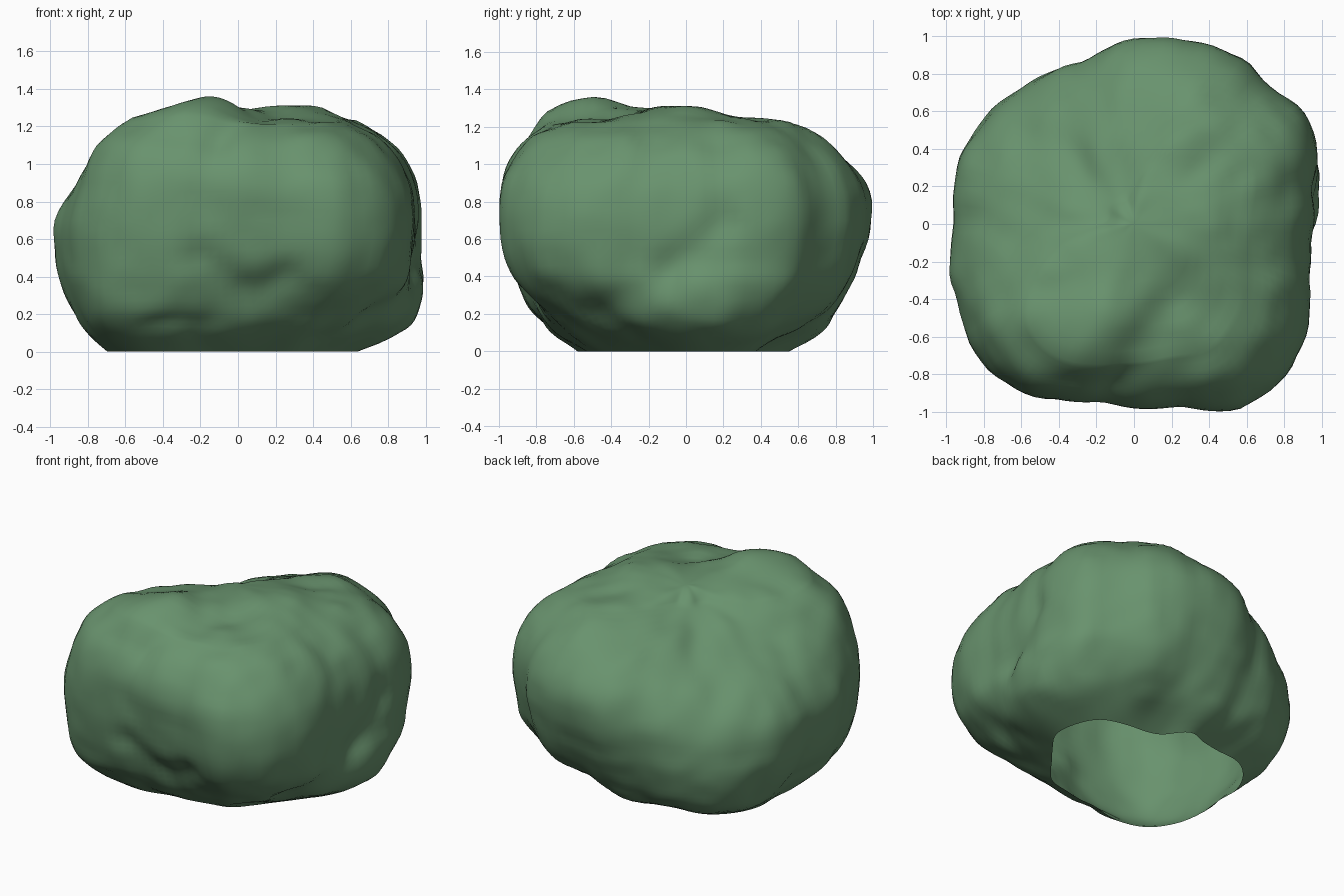
import bpy
import bmesh
import math
from mathutils import Vector, noise

default_cube = bpy.data.objects.get("Cube")
if default_cube:
    bpy.data.objects.remove(default_cube)

# Widest plan outline and base opening: radius every 15 degrees from +x
outline = [.98, 1.03, 1.09, 1.04, 1.05, 1.01, .99, .93, .95, .95, .98, .99,
           .96, 1.01, 1.05, 1.1, 1.06, .99, .98, 1.02, 1.14, 1.14, 1.07, .98]
opening = [.63, .64, .62, .52, .44, .44, .55, .53, .56, .65, .69, .7,
           .68, .72, .76, .76, .67, .56, .53, .52, .54, .52, .52, .56]

# Upright profiles at shared heights, in order around the body from +x
heights = [0, .1, .2, .35, .5, .7, .9, 1.05, 1.15, 1.22]
profiles = [
    [.63, .86, .96, .99, .97, .98, .95, .87, .74, .6],      # left
    [.52, .7, .83, .95, 1, 1.03, 1, .91, .79, .64],         # back left
    [.55, .73, .8, .88, .94, .99, .95, .77, .48, .2],       # back
    [.65, .84, .92, .97, .97, .92, .74, .48, .3, .16],      # back right
    [.68, .78, .86, .95, .99, .98, .83, .58, .37, .2],      # right
    [.76, .92, 1.02, 1.07, 1.09, 1.1, 1.06, 1, .91, .77],   # front right
    [.53, .69, .79, .88, .94, .97, .99, .93, .84, .74],     # front
    [.52, .69, .85, 1.02, 1.1, 1.13, 1.09, .99, .88, .72],  # front left
]


def curve_at(values, t, closed):
    """Smooth value of a row of numbers at position t."""
    n = len(values)
    i = math.floor(t) if closed else min(int(t), n - 2)
    f = t - i

    def pick(k):
        return values[k % n] if closed else values[max(0, min(n - 1, k))]

    a, b, c, d = (pick(i + k) for k in (-1, 0, 1, 2))
    return b + f / 2 * (c - a + f * (2 * a - 5 * b + 4 * c - d
                                     + f * (3 * (b - c) + d - a)))


def around(values, turn):
    return curve_at(values, turn * len(values), True)


def shell_radius(level, z, turn):
    """Blend the profiles, corrected to the opening below and outline above."""
    row = [curve_at(profile, level, False) for profile in profiles]
    low = around(opening, turn) / around([p[0] for p in profiles], turn)
    high = around(outline, turn) / around([max(p) for p in profiles], turn)
    blend = min(1, z / .22)
    blend *= blend * (3 - 2 * blend)
    return around(row, turn) * (low + (high - low) * blend)


def distance_to_segment(p, a, b):
    span = b - a
    t = max(0, min(1, (p - a).dot(span) / span.length_squared))
    return (p - a - span * t).length


# Shell: open at the base, closed over the crown
segments, steps, cap_steps = 120, 4, 12
bm = bmesh.new()
rings = []
for k in range((len(heights) - 1) * steps + 1):
    level = k / steps
    z = curve_at(heights, level, False)
    ring = []
    for i in range(segments):
        turn = i / segments
        radius = shell_radius(level, z, turn)
        ring.append(bm.verts.new((radius * math.cos(turn * math.tau),
                                  radius * math.sin(turn * math.tau), z)))
    rings.append(ring)
rim = rings[-1]
for k in range(1, cap_steps):
    f = 1 - k / cap_steps
    rings.append([bm.verts.new((v.co.x * f, v.co.y * f,
                                1.22 + .06 * (1 - f * f))) for v in rim])
for lower, upper in zip(rings, rings[1:]):
    for i in range(segments):
        j = (i + 1) % segments
        bm.faces.new((lower[i], lower[j], upper[j], upper[i]))
crown = bm.verts.new((0, 0, 1.28))
for i in range(segments):
    bm.faces.new((rings[-1][i], rings[-1][(i + 1) % segments], crown))
bm.normal_update()

# Soft folds and swellings: start, end, width, push along the surface normal
folds = [
    # left flank, edge of the big front lobe
    ((.93, .22, 1.1), (.97, .2, .7), .1, -.02),
    ((.97, .2, .7), (.9, -.1, .4), .1, -.03),
    ((.9, -.1, .4), (.7, -.5, .2), .1, -.03),
    # front hollows and grooves
    ((-.2, -.93, .5), (.0, -.9, .35), .09, -.035),
    ((.05, -.85, .25), (.25, -.9, .4), .09, -.035),
    ((-.45, -.8, .12), (-.3, -.8, .15), .09, -.03),
    ((-.17, -.95, 1.15), (-.2, -.95, .8), .1, -.02),
    # crown valleys
    ((-.35, .4, 1.1), (-.15, .15, 1.25), .12, -.015),
    ((.15, .2, 1.27), (.45, .45, 1.25), .12, -.015),
    ((-.1, -.85, 1.15), (.2, -.4, 1.25), .1, -.03),
    # crown swellings
    ((-.2, -.6, 1.24), (-.15, -.5, 1.24), .2, .105),
    ((.3, -.05, 1.25), (.4, -.05, 1.24), .22, .05),
    ((-.65, -.5, 1.12), (-.45, -.5, 1.2), .16, .03),
    ((.3, .6, 1.12), (.35, .55, 1.18), .16, .05),
]
folds = [(Vector(a), Vector(b), width, push) for a, b, width, push in folds]
moved = []
for v in bm.verts:
    p = v.co
    push = sum(depth * math.exp(-(distance_to_segment(p, a, b) / width) ** 2)
               for a, b, width, depth in folds)
    # upright fluting on the flanks and fine ripples all over
    push += .018 * noise.noise(Vector((p.x * 6, p.y * 6, p.z * 1.2 + 5)))
    push += .007 * noise.noise(p * 8)
    moved.append(p + v.normal * push * min(1, p.z / .15))
for v, place in zip(bm.verts, moved):
    v.co = place

mesh = bpy.data.meshes.new("boulder_body")
bm.to_mesh(mesh)
bm.free()
body = bpy.data.objects.new("boulder_body", mesh)
bpy.context.collection.objects.link(body)
bpy.context.view_layer.objects.active = body
body.select_set(True)

# Single moss green colour
moss = bpy.data.materials.new("moss_green")
moss.use_nodes = True
colour = (.14, .29, .155, 1)
moss.diffuse_color = colour
moss.node_tree.nodes["Principled BSDF"].inputs["Base Color"].default_value = colour
mesh.materials.append(moss)
bpy.ops.object.shade_smooth_by_angle(angle=math.radians(60))
